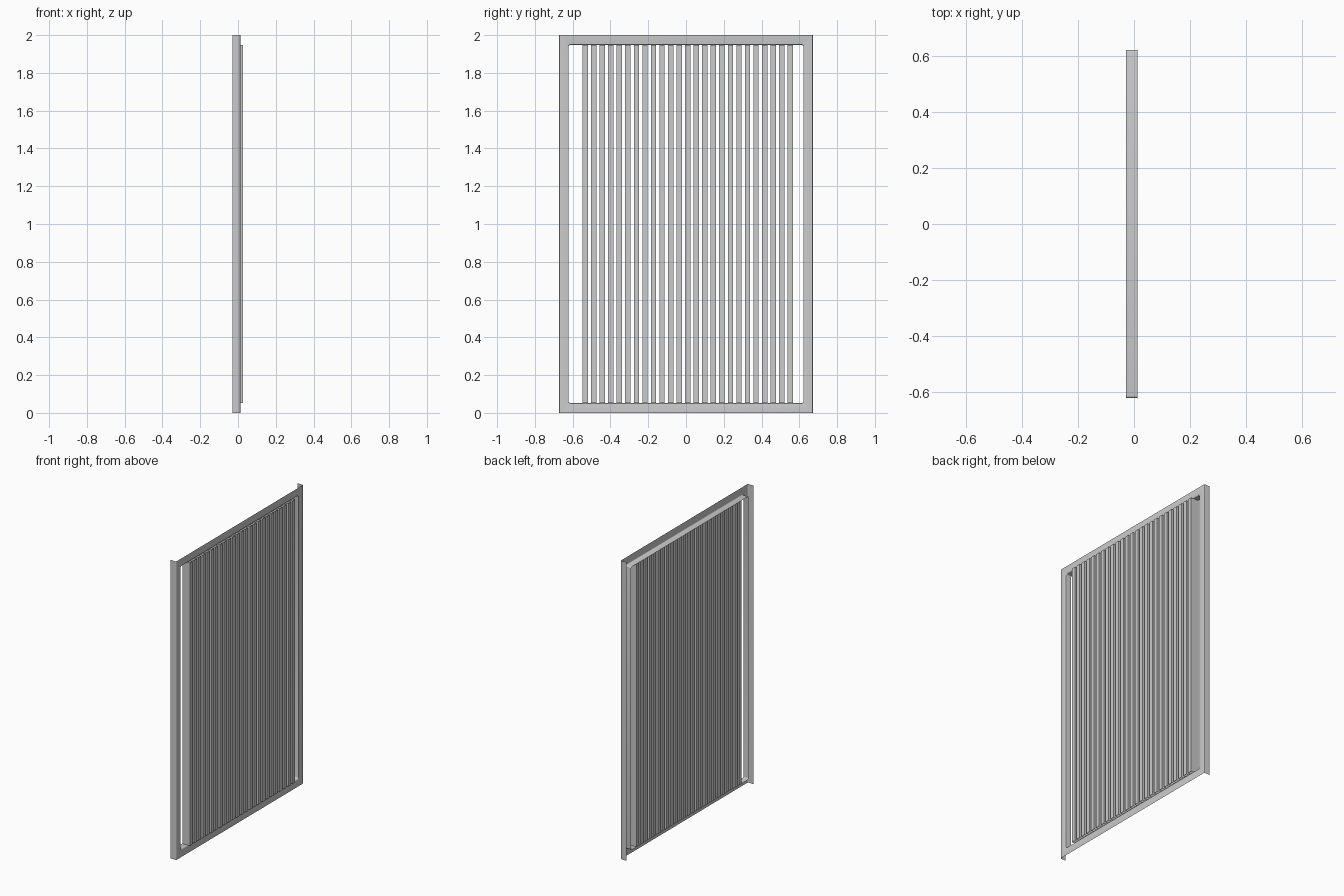
import bpy, bmesh, math

if "Cube" in bpy.data.objects:
    bpy.data.objects.remove(bpy.data.objects["Cube"])

X_BACK, X_FACE, X_SLAT = -0.029, 0.0125, 0.0275   # depth levels
HALF_W, HALF_H = 0.672, 1.0                       # outer frame
OPEN_W, OPEN_H = 0.621, 0.948                     # opening
BEND = 0.005                                      # sheet bend radius


def finish(bm, name):
    bmesh.ops.remove_doubles(bm, verts=bm.verts, dist=1e-5)
    bmesh.ops.recalc_face_normals(bm, faces=bm.faces)
    mesh = bpy.data.meshes.new(name)
    bm.to_mesh(mesh)
    bm.free()
    obj = bpy.data.objects.new(name, mesh)
    bpy.context.collection.objects.link(obj)
    return obj


def ring(bm, x, hw, hh, r, segs=4):
    """Rounded rectangle of vertices standing in the yz plane."""
    verts = []
    for q, (sy, sz) in enumerate([(1, 1), (-1, 1), (-1, -1), (1, -1)]):
        for i in range(segs + 1):
            a = math.pi / 2 * (q + i / segs)
            verts.append(bm.verts.new((x, sy * (hw - r) + r * math.cos(a),
                                       1 + sz * (hh - r) + r * math.sin(a))))
    return verts


def skin(bm, a, b, closed=True):
    n = len(a)
    for i in range(n if closed else n - 1):
        j = (i + 1) % n
        bm.faces.new((a[i], a[j], b[j], b[i]))


# quarter bend, from the face plate round to the flange
bend = [(BEND * math.sin(t), BEND * (1 - math.cos(t)))
        for t in (math.pi / 8 * i for i in range(5))]

# frame: thin face plate with a folded-in reveal round the opening
bm = bmesh.new()
rings = [ring(bm, X_FACE, HALF_W - BEND, HALF_H, 0)]
for out, back in bend:
    e = BEND - out
    rings.append(ring(bm, X_FACE - back, OPEN_W + e, OPEN_H + e, 0.008 + e))
rings.append(ring(bm, X_BACK, OPEN_W, OPEN_H, 0.008))
for a, b in zip(rings, rings[1:]):
    skin(bm, a, b)

# side flanges folded back along the full height
for s in (-1, 1):
    prof = [(X_FACE - back, s * (HALF_W - BEND + out)) for out, back in bend]
    prof.append((X_BACK, s * HALF_W))
    low, high = [[bm.verts.new((x, y, z)) for x, y in prof] for z in (0, 2)]
    skin(bm, low, high, closed=False)
bmesh.ops.dissolve_degenerate(bm, dist=1e-6, edges=bm.edges)
frame = finish(bm, "frame")

# slat: open-ended vertical tube, repeated across the opening
COUNT, FIRST, PITCH, WIDTH = 25, -0.548, 0.04525, 0.028
bm = bmesh.new()
prof = [(X_BACK, 0), (X_SLAT, 0), (X_SLAT, WIDTH), (X_BACK, WIDTH)]
low, high = [[bm.verts.new((x, FIRST + y, z)) for x, y in prof]
             for z in (1 - OPEN_H, 1 + OPEN_H)]
skin(bm, low, high)
slats = finish(bm, "slats")
arr = slats.modifiers.new("repeat", "ARRAY")
arr.count = COUNT
arr.use_relative_offset = False
arr.use_constant_offset = True
arr.constant_offset_displace = (0, PITCH, 0)

# smooth bends, sharp folds
bpy.ops.object.select_all(action='DESELECT')
frame.select_set(True)
bpy.context.view_layer.objects.active = frame
bpy.ops.object.shade_smooth_by_angle(angle=math.radians(30))
